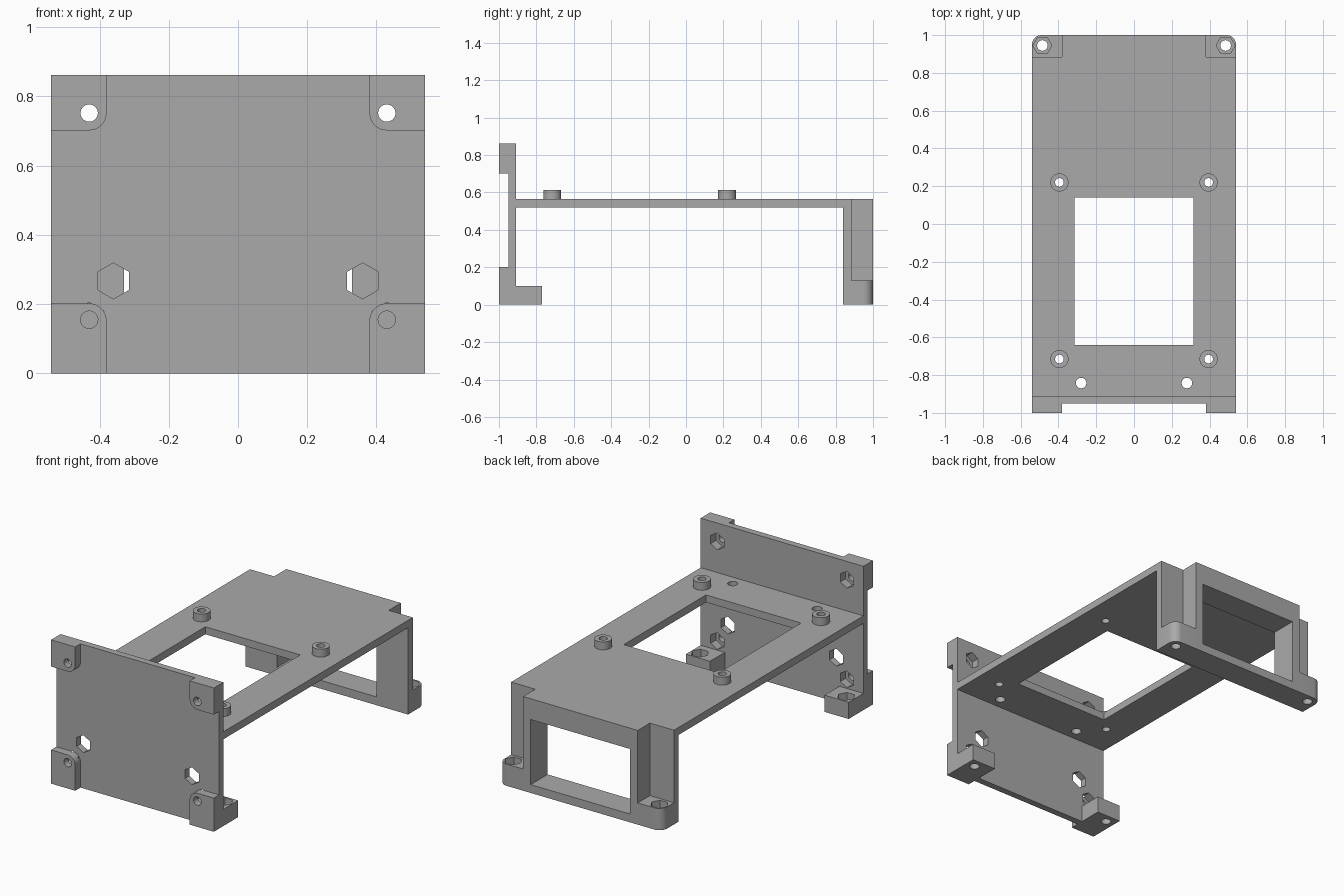
import bpy, bmesh
from math import sin, cos, pi, radians

if "Cube" in bpy.data.objects:
    bpy.data.objects.remove(bpy.data.objects["Cube"], do_unlink=True)

GREY = bpy.data.materials.new("plain grey")
GREY.use_nodes = True
GREY.diffuse_color = (0.4, 0.4, 0.4, 1)
GREY.node_tree.nodes["Principled BSDF"].inputs["Base Color"].default_value = (0.4, 0.4, 0.4, 1)


def prism(name, outline, axis, lo, hi):
    """Extrude a 2D outline along z (outline in x, y) or along y (outline in x, z)."""
    bm = bmesh.new()
    place = (lambda p, w: (p[0], p[1], w)) if axis == "z" else (lambda p, w: (p[0], w, p[1]))
    base = [bm.verts.new(place(p, lo)) for p in outline]
    top = [bm.verts.new(place(p, hi)) for p in outline]
    bm.faces.new(base)
    bm.faces.new(top)
    n = len(base)
    for i in range(n):
        j = (i + 1) % n
        bm.faces.new((base[i], base[j], top[j], top[i]))
    bmesh.ops.recalc_face_normals(bm, faces=bm.faces)
    mesh = bpy.data.meshes.new(name)
    bm.to_mesh(mesh)
    bm.free()
    mesh.materials.append(GREY)
    ob = bpy.data.objects.new(name, mesh)
    bpy.context.collection.objects.link(ob)
    return ob


def rect(x0, x1, y0, y1):
    return [(x0, y0), (x1, y0), (x1, y1), (x0, y1)]


def ring(x, y, r, n=32, turn=0.0):
    return [(x + r * cos(turn + 2 * pi * i / n), y + r * sin(turn + 2 * pi * i / n)) for i in range(n)]


def one_round(ox, oy, rx, ry, r=0.05, steps=8):
    """Rectangle with a sharp corner at (ox, oy) and the opposite corner rounded."""
    dx = 1 if ox > rx else -1
    dy = 1 if oy > ry else -1
    arc = []
    for i in range(steps + 1):
        t = pi / 2 * i / steps
        arc.append((rx + dx * r * (1 - cos(t)), ry + dy * r * (1 - sin(t))))
    return [(ox, oy), (rx, oy)] + arc + [(ox, ry)]


def cut(targets, outline, axis, lo, hi):
    cutter = prism("cutter", outline, axis, lo, hi)
    cutter.hide_render = True
    for ob in targets:
        mod = ob.modifiers.new("cut", "BOOLEAN")
        mod.operation = "DIFFERENCE"
        mod.solver = "EXACT"
        mod.object = cutter
        bpy.context.view_layer.objects.active = ob
        bpy.ops.object.modifier_apply(modifier=mod.name)
    bpy.data.objects.remove(cutter, do_unlink=True)


W = 0.54        # half width
IN = 0.38       # inner edge of the corner blocks
DECK_LO, DECK_HI = 0.52, 0.565
SIDES = (("left", 1), ("right", -1))

# Main panels
front_plate = prism("front_plate", rect(-W, W, 0, 0.862), "y", -0.95, -0.91)
deck = prism("deck", rect(-W, W, -0.91, 0.84), "z", DECK_LO, DECK_HI)
cut([deck], rect(-0.315, 0.315, -0.64, 0.14), "z", 0.4, 0.7)

# Back frame with set-back outer corners and a window
frame_plan = [(-W, 0.84), (W, 0.84), (W, 0.885), (IN, 0.885),
              (IN, 1), (-IN, 1), (-IN, 0.885), (-W, 0.885)]
back_frame = prism("back_frame", frame_plan, "z", 0, DECK_HI)
cut([back_frame], rect(-0.33, 0.33, 0.05, 0.44), "y", 0.7, 1.1)
parts = [front_plate, deck, back_frame]

for side, s in SIDES:
    # Front corner pads with screw holes and nut pockets behind
    for level, z_out, z_in, z_hole in (("lower", 0, 0.202, 0.155), ("upper", 0.862, 0.702, 0.752)):
        pad = prism(f"{level}_{side}_pad", one_round(s * W, z_out, s * IN, z_in), "y", -1, -0.95)
        cut([pad, front_plate], ring(s * 0.43, z_hole, 0.025), "y", -1.1, -0.8)
        cut([pad, front_plate], ring(s * 0.43, z_hole, 0.05, 6, pi / 2), "y", -0.96, -0.8)
        parts.append(pad)

    # Hexagonal opening through the front plate
    cut([front_plate], ring(s * 0.36, 0.267, 0.052, 6, pi / 2), "y", -1.1, -0.8)

    # Front and back feet with vertical screw holes and nut pockets
    front_foot = prism(f"front_{side}_foot", rect(min(s * IN, s * W), max(s * IN, s * W), -0.91, -0.77),
                       "z", 0, 0.1)
    back_foot = prism(f"back_{side}_foot", one_round(s * IN, 0.885, s * W, 1), "z", 0, 0.13)
    for foot, y, top in ((front_foot, -0.825, 0.1), (back_foot, 0.945, 0.13)):
        cut([foot], ring(s * 0.485, y, 0.028), "z", -0.1, 0.3)
        cut([foot], ring(s * 0.485, y, 0.05, 6), "z", top - 0.05, 0.3)
        parts.append(foot)

    # Standoffs on the deck, drilled through
    for end, y in (("front", -0.715), ("back", 0.22)):
        standoff = prism(f"{end}_{side}_standoff", ring(s * 0.395, y, 0.048), "z", DECK_HI, 0.612)
        cut([standoff, deck], ring(s * 0.395, y, 0.023), "z", 0.4, 0.7)
        parts.append(standoff)

    # Access holes near the front plate
    cut([deck], ring(s * 0.28, -0.842, 0.028), "z", 0.4, 0.7)

# Smooth round walls, keep edges sharp
bpy.ops.object.select_all(action="DESELECT")
for ob in parts:
    ob.select_set(True)
bpy.context.view_layer.objects.active = front_plate
bpy.ops.object.shade_smooth_by_angle(angle=radians(30))
